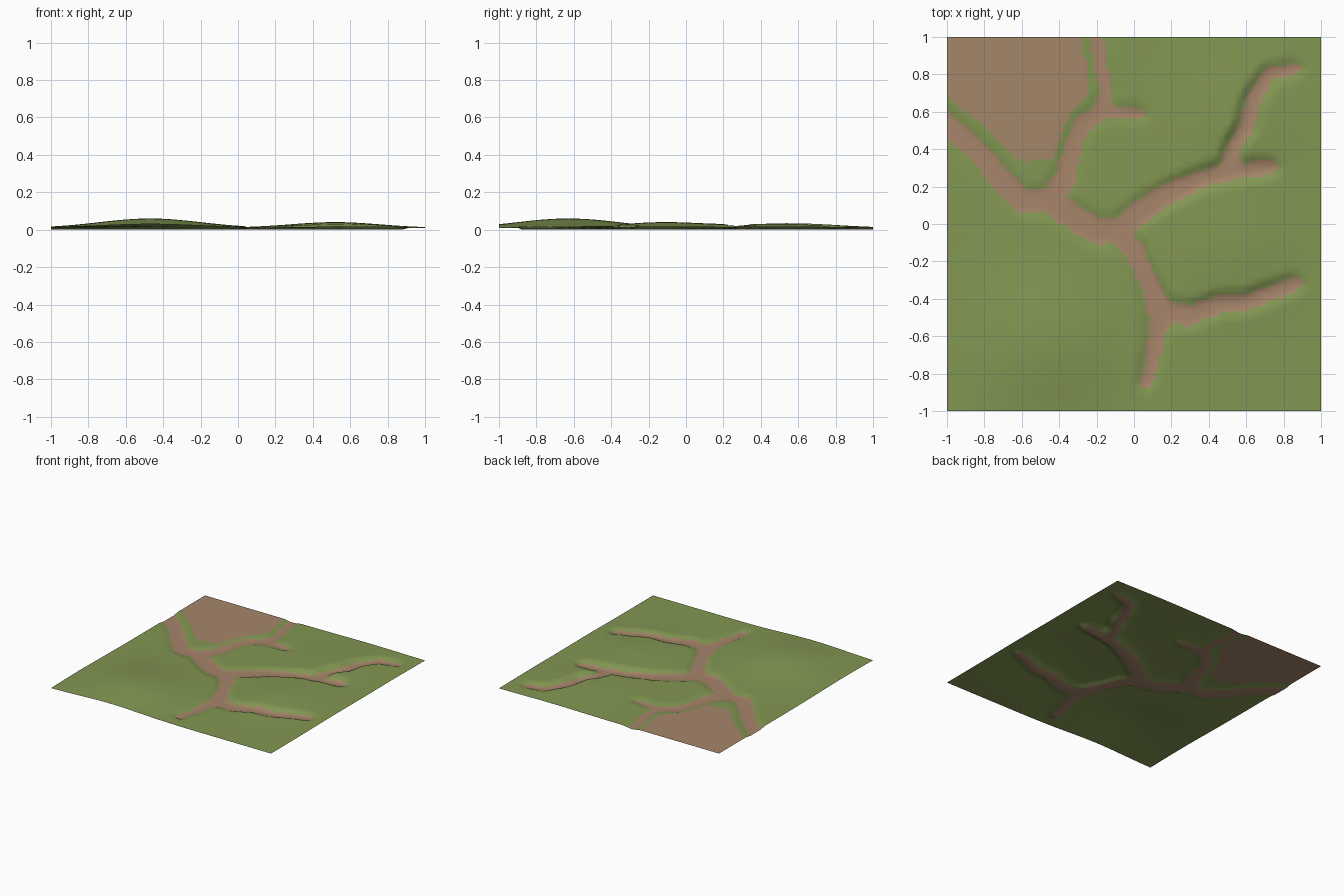
import bpy, bmesh, math
from mathutils import Vector

if "Cube" in bpy.data.objects:
    bpy.data.objects.remove(bpy.data.objects["Cube"])

N = 64            # grid cells per side
GROUND = 0.010    # height of the flat meadow above the river bed
BANK = 0.035      # bank width


def material(name, rgb):
    m = bpy.data.materials.new(name)
    m.diffuse_color = (*rgb, 1)
    m.use_nodes = True
    m.node_tree.nodes["Principled BSDF"].inputs["Base Color"].default_value = m.diffuse_color
    return m


grass = material("grass green", (0.225, 0.308, 0.085))
bed = material("river bed brown", (0.385, 0.235, 0.145))
earth = material("bare earth brown", (0.376, 0.238, 0.144))

# River courses: x, y, half width
RIVERS = [
    [(-1.05, .57, .055), (-.83, .38, .05), (-.7, .22, .055), (-.6, .12, .055), (-.45, .12, .06),
     (-.3, .02, .065), (-.2, -.04, .065), (-.08, -.04, .06), (.0, -.15, .05), (.07, -.3, .04),
     (.14, -.47, .06), (.12, -.6, .04), (.1, -.7, .035), (.065, -.85, .025)],
    [(-.45, .12, .06), (-.37, .25, .05), (-.33, .4, .04), (-.28, .53, .04), (-.17, .6, .04), (.03, .585, .02)],
    [(-.17, .6, .04), (-.15, .72, .03), (-.19, .88, .03), (-.21, 1.05, .03)],
    [(-.08, -.03, .06), (.05, .08, .055), (.2, .17, .05), (.35, .24, .04), (.5, .28, .045), (.73, .3, .03)],
    [(.5, .28, .045), (.53, .42, .03), (.6, .52, .035), (.63, .66, .035), (.72, .8, .03), (.86, .83, .025)],
    [(.14, -.47, .06), (.3, -.49, .05), (.45, -.43, .04), (.6, -.42, .035), (.75, -.36, .035), (.86, -.32, .03)],
]
# Bare earth plateau outline
EARTH = [(-1.1, 1.1), (-.28, 1.1), (-.28, .9), (-.25, .88), (-.25, .68), (-.33, .62),
         (-.38, .5), (-.43, .35), (-.6, .33), (-.75, .47), (-.9, .6), (-1.1, .77)]
# Hills: x, y, height, radius
HILLS = [(-.47, -.63, .050, .27), (.52, -.12, .030, .24), (.52, .56, .024, .25)]


def river_distance(x, y):
    """Distance to the nearest river edge, negative inside the river."""
    best, p = 9.0, Vector((x, y))
    for path in RIVERS:
        for a, b in zip(path, path[1:]):
            pa, pb = Vector(a[:2]), Vector(b[:2])
            d = pb - pa
            t = min(1, max(0, (p - pa).dot(d) / d.length_squared))
            best = min(best, (p - pa - d * t).length - a[2] - (b[2] - a[2]) * t)
    return best


def in_earth(x, y):
    inside = False
    for (x1, y1), (x2, y2) in zip(EARTH, EARTH[1:] + EARTH[:1]):
        if (y1 > y) != (y2 > y) and x < x1 + (y - y1) * (x2 - x1) / (y2 - y1):
            inside = not inside
    return inside


def height(x, y):
    z = GROUND
    for hx, hy, h, r in HILLS:
        z += h * math.exp(-((x - hx) ** 2 + (y - hy) ** 2) / (2 * r * r))
    return z * min(1, max(0, river_distance(x, y) / BANK))


# Terrain sheet with carved rivers
bm = bmesh.new()
bmesh.ops.create_grid(bm, x_segments=N, y_segments=N, size=1)
for v in bm.verts:
    v.co.z = height(v.co.x, v.co.y)
bmesh.ops.triangulate(bm, faces=bm.faces[:])
for f in bm.faces:
    c = f.calc_center_median()
    f.smooth = True
    if river_distance(c.x, c.y) < 0.005:
        f.material_index = 1
    elif in_earth(c.x, c.y):
        f.material_index = 2
mesh = bpy.data.meshes.new("terrain")
bm.to_mesh(mesh)
bm.free()
for m in (grass, bed, earth):
    mesh.materials.append(m)
terrain = bpy.data.objects.new("terrain", mesh)
bpy.context.collection.objects.link(terrain)
